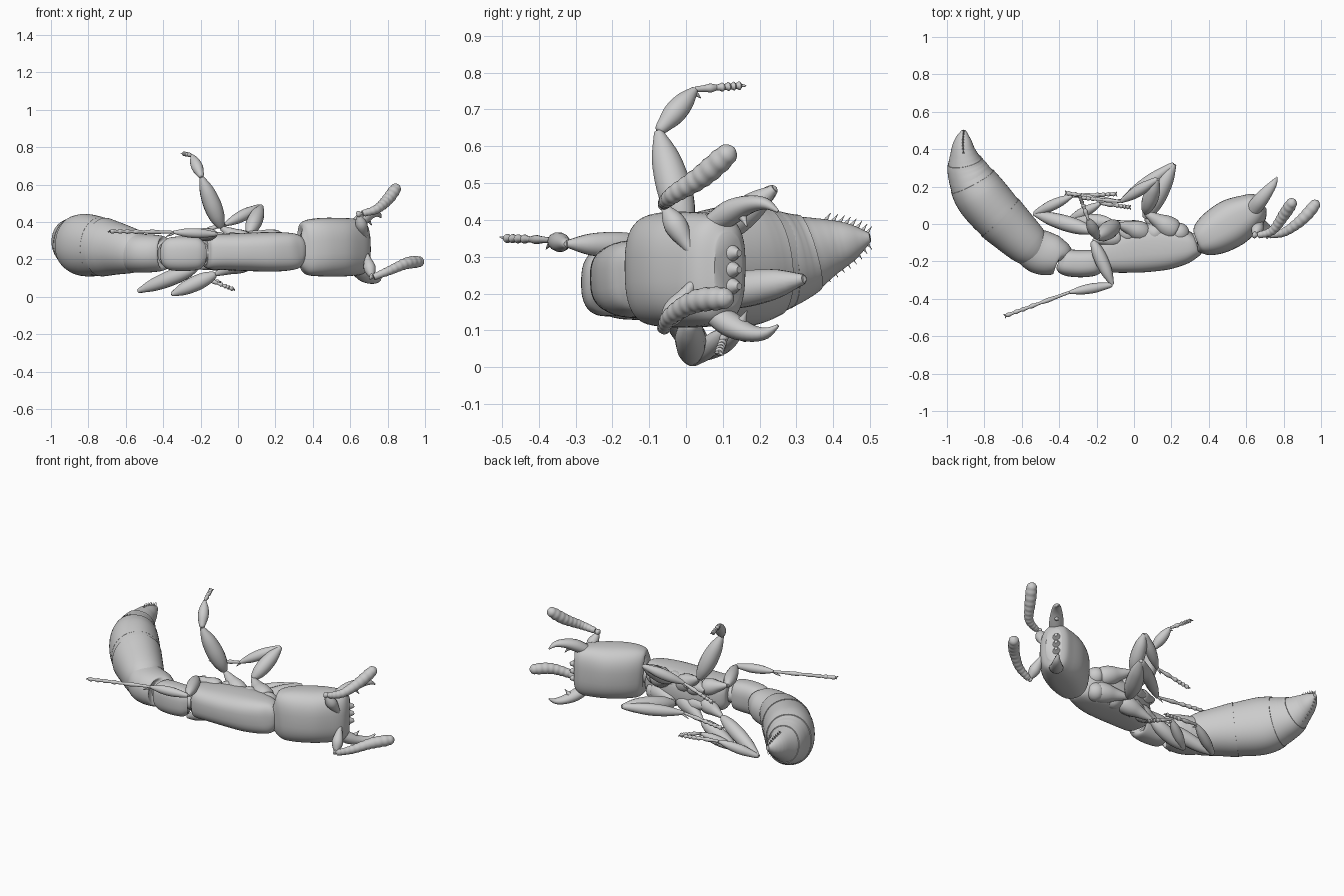
import bpy, bmesh, math
from mathutils import Vector as V

def catmull(rows, n):
    # smooth rows of numbers through given stations
    out = []
    for i in range(len(rows) - 1):
        p0, p1 = rows[max(i - 1, 0)], rows[i]
        p2, p3 = rows[i + 1], rows[min(i + 2, len(rows) - 1)]
        for k in range(n):
            t = k / n
            out.append([0.5 * (2 * b + (c - a) * t + (2 * a - 5 * b + 4 * c - d) * t * t
                               + (3 * b - a - 3 * c + d) * t ** 3)
                        for a, b, c, d in zip(p0, p1, p2, p3)])
    return out + [list(rows[-1])]

def add_loft(bm, rows, sides=16, power=2.0, steps=4):
    # rows: x, y, z, radius across, radius sideways
    rows = catmull(rows, steps)
    pts = [V(r[:3]) for r in rows]
    nrm, rings = None, []
    for i, p in enumerate(pts):
        t = (pts[min(i + 1, len(pts) - 1)] - pts[max(i - 1, 0)]).normalized()
        if nrm is None:
            nrm = t.cross(V((0, 0, 1)))
            if nrm.length < 0.05:
                nrm = V((1, 0, 0))
        nrm = (nrm - t * nrm.dot(t)).normalized()
        side = t.cross(nrm)
        ring = []
        for k in range(sides):
            a = 2 * math.pi * k / sides
            c, s = math.cos(a), math.sin(a)
            u = math.copysign(abs(c) ** (2 / power), c) * max(rows[i][3], 0.001)
            w = math.copysign(abs(s) ** (2 / power), s) * max(rows[i][4], 0.001)
            ring.append(bm.verts.new(p + nrm * u + side * w))
        rings.append(ring)
    for r, q in zip(rings, rings[1:]):
        for k in range(sides):
            j = (k + 1) % sides
            bm.faces.new((r[k], r[j], q[j], q[k]))
    bm.faces.new(rings[0][::-1])
    bm.faces.new(rings[-1])

def finish(name, bm):
    bmesh.ops.recalc_face_normals(bm, faces=bm.faces)
    me = bpy.data.meshes.new(name)
    bm.to_mesh(me)
    bm.free()
    ob = bpy.data.objects.new(name, me)
    bpy.context.collection.objects.link(ob)
    return ob

def body(name, rows, power=2.0, sides=40):
    bm = bmesh.new()
    add_loft(bm, rows, sides, power, 6)
    return finish(name, bm)

def spindle(bm, a, b, r, prof=(.3, .6, .9, 1, .85, .55, .2)):
    a, b = V(a), V(b)
    n = len(prof) - 1
    rows = []
    for i, f in enumerate(prof):
        t = (0, .04)[i] if i < 2 else (1 if i == n else (i - 1) / (n - 1) * .97)
        rows.append((*a.lerp(b, t), r * f, r * f))
    add_loft(bm, rows, 14, 2, 3)

def tarsus(bm, a, b, r):
    a, b = V(a), V(b)
    cuts = [0, .45, .62, .75, .86, 1]
    for i in range(5):
        spindle(bm, a.lerp(b, cuts[i]), a.lerp(b, min(1, cuts[i + 1] + .02)), r,
                (.4, .6, .65, .75, .95, .55))

def leg(name, coxa, hip, knee, ankle, tip, rf, rt, rc=.05):
    bm = bmesh.new()
    spindle(bm, coxa, hip, rc, (.5, .9, 1, .9, .65, .45, .2))
    spindle(bm, hip, knee, rf, (.3, .5, .85, 1, .95, .75, .25))
    spindle(bm, knee, ankle, rt, (.25, .5, .75, 1, 1, .8, .3))
    spindle(bm, V(knee).lerp(V(ankle), .95),
            V(ankle).lerp(V(tip), .12) + V((0, 0, -.025)), .006)   # spur
    tarsus(bm, ankle, tip, .013)
    d = (V(tip) - V(ankle)).normalized()
    w = d.cross(V((0, .3, 1))).normalized()
    for s in (-1, 1):                                              # claws
        spindle(bm, tip, V(tip) + d * .01 + w * .014 * s, .004)
    return finish(name, bm)

# head
body("head", [(.335, -.10, .26, .04, .08), (.345, -.098, .26, .065, .125),
              (.375, -.083, .262, .095, .147), (.44, -.045, .265, .12, .156),
              (.53, .01, .265, .127, .157), (.61, .06, .265, .105, .153),
              (.66, .098, .265, .078, .14), (.685, .115, .265, .045, .10)], 2.7, 48)
# thorax, petiole, postpetiole
body("thorax", [(.345, -.115, .245, .035, .05), (.33, -.12, .245, .06, .085),
                (.28, -.122, .242, .092, .10), (.18, -.122, .24, .122, .106),
                (.04, -.127, .24, .132, .102), (-.08, -.148, .24, .115, .096),
                (-.155, -.163, .24, .095, .092), (-.18, -.17, .24, .07, .07)], 2.8)
body("thorax_neck", [(.30, -.11, .25, .06, .06), (.37, -.09, .26, .05, .06)])
body("waist_joint", [(-.15, -.18, .235, .05, .05), (-.25, -.2, .23, .05, .05)])
body("petiole", [(-.195, -.205, .23, .05, .06), (-.21, -.208, .23, .068, .085),
                 (-.29, -.212, .23, .073, .092), (-.37, -.205, .23, .068, .085),
                 (-.40, -.195, .23, .04, .05)], 2.6)
body("postpetiole", [(-.385, -.19, .232, .05, .06), (-.395, -.178, .232, .085, .088),
                     (-.43, -.168, .232, .108, .098), (-.50, -.15, .232, .118, .103),
                     (-.56, -.115, .235, .105, .103), (-.58, -.10, .235, .08, .08)], 2.2)
# gaster: smooth core with thin overlapping plates
G = catmull([(-.51, -.155, .235, .085, .09), (-.56, -.115, .243, .112, .115),
             (-.65, -.03, .257, .128, .137), (-.74, .06, .268, .139, .157),
             (-.83, .17, .279, .137, .162), (-.89, .285, .298, .108, .124),
             (-.912, .38, .325, .07, .082), (-.914, .45, .342, .044, .05),
             (-.909, .50, .353, .012, .012)], 4)
body("gaster", G, 2.1, 48)
for name, a, b in (("gaster_first_plate", 1, 12), ("gaster_second_plate", 12, 19),
                   ("gaster_third_plate", 19, 23)):
    body(name, [(x, y, z, r + .004 * (i + 1) / (b - a), w + .004 * (i + 1) / (b - a))
                for i, (x, y, z, r, w) in enumerate(G[a:b])], 2.1, 48)
# teeth at the tip of the gaster
bm = bmesh.new()
for s in (-1, 1):
    for x, y, z, r, w in G[24:32]:
        p = V((x, y, z + s * (w - .006)))
        spindle(bm, p, p + V((0, .013, .018 * s)), .006, (1, .9, .6, .3, .1))
finish("tail_teeth", bm)

# mandibles and antennae, upper and lower side
for side, s in (("upper", 1), ("lower", -1)):
    def m(x, y, dz): return (x, y, .268 + s * dz)
    bm = bmesh.new()
    add_loft(bm, [(*m(.63, .07, .115), .04, .03), (*m(.67, .12, .152), .04, .034),
                  (*m(.71, .17, .174), .032, .025), (*m(.745, .215, .176), .02, .016),
                  (*m(.765, .25, .155), .004, .004)], 16)
    spindle(bm, m(.69, .15, .15), m(.715, .165, .115), .02, (1, .9, .6, .3, .1))
    finish(side + "_mandible", bm)
    bm = bmesh.new()
    spindle(bm, m(.655, .03, .03), m(.70, .045, .05), .035)
    spindle(bm, m(.64, .05, .08), m(.69, .10, .09), .04)
    finish(side + "_face_lobe", bm)
    bm = bmesh.new()
    elbow = (.645, -.058, .435) if s > 0 else (.715, -.062, .105)
    path = ([(.665, -.06, .445), (.74, -.035, .468), (.80, .045, .52), (.855, .13, .595)]
            if s > 0 else
            [(.725, -.06, .105), (.81, -.04, .14), (.905, .03, .18), (.985, .125, .188)])
    spindle(bm, m(.685, .025, .03), elbow, .032, (.3, .35, .45, .65, .9, 1, .8, .3))
    spindle(bm, V(elbow) + V((-.012, 0, .005)), path[0], .018)
    # flagellum: club with slight ring grooves
    line = catmull(path, 8)
    n = len(line) - 1
    rows = []
    for i, p in enumerate(line):
        t = i / n
        r = .017 + .016 * min(1, t * 1.4)
        r *= .93 if i % 2 else 1
        r *= math.sqrt(max(.02, 1 - max(0, (t - .8) / .2) ** 2.5))
        rows.append((*p, r, r))
    add_loft(bm, rows, 18, 2, 3)
    finish(side + "_antenna", bm)

# mouthparts
bm = bmesh.new()
for z in (.22, .265, .31):
    spindle(bm, (.63, .09, z), (.695, .145, z), .03, (.6, .9, 1, 1, .9, .6, .3))
finish("mouthparts", bm)

# legs: coxa, hip, knee, ankle, tip
leg("upper_front_leg", (.22, -.04, .29), (.06, .06, .34), (.125, .24, .485),
    (-.07, .12, .385), (-.28, .14, .33), .042, .03, .06)
leg("lower_front_leg", (.24, -.06, .2), (.06, .03, .19), (.215, .32, .24),
    (-.07, .12, .2), (-.36, .165, .2), .05, .034, .06)
leg("upper_middle_leg", (.06, -.05, .28), (-.09, .0, .37), (-.195, -.075, .64),
    (-.245, .025, .755), (-.29, .15, .765), .048, .03, .055)
leg("lower_middle_leg", (.06, -.05, .2), (-.12, .01, .12), (-.355, .015, .012),
    (-.18, .11, .1), (-.025, .09, .04), .042, .028, .055)
leg("upper_hind_leg", (-.08, -.07, .29), (-.22, -.09, .33), (-.115, -.325, .335),
    (-.345, -.365, .345), (-.685, -.49, .35), .036, .026, .05)
leg("lower_hind_leg", (-.08, -.07, .2), (-.22, -.04, .155), (-.535, .055, .03),
    (-.33, .15, .105), (-.1, .16, .08), .042, .028, .05)

# pleural plates on the underside
bm = bmesh.new()
for x in (.22, .09, -.05):
    for z in (.19, .29):
        spindle(bm, (x + .07, -.06, z), (x - .06, -.03, z), .055)
finish("thorax_plates", bm)

# smooth shading
for o in bpy.context.collection.objects:
    o.select_set(True)
    bpy.context.view_layer.objects.active = o
bpy.ops.object.shade_smooth_by_angle(angle=math.radians(40))
